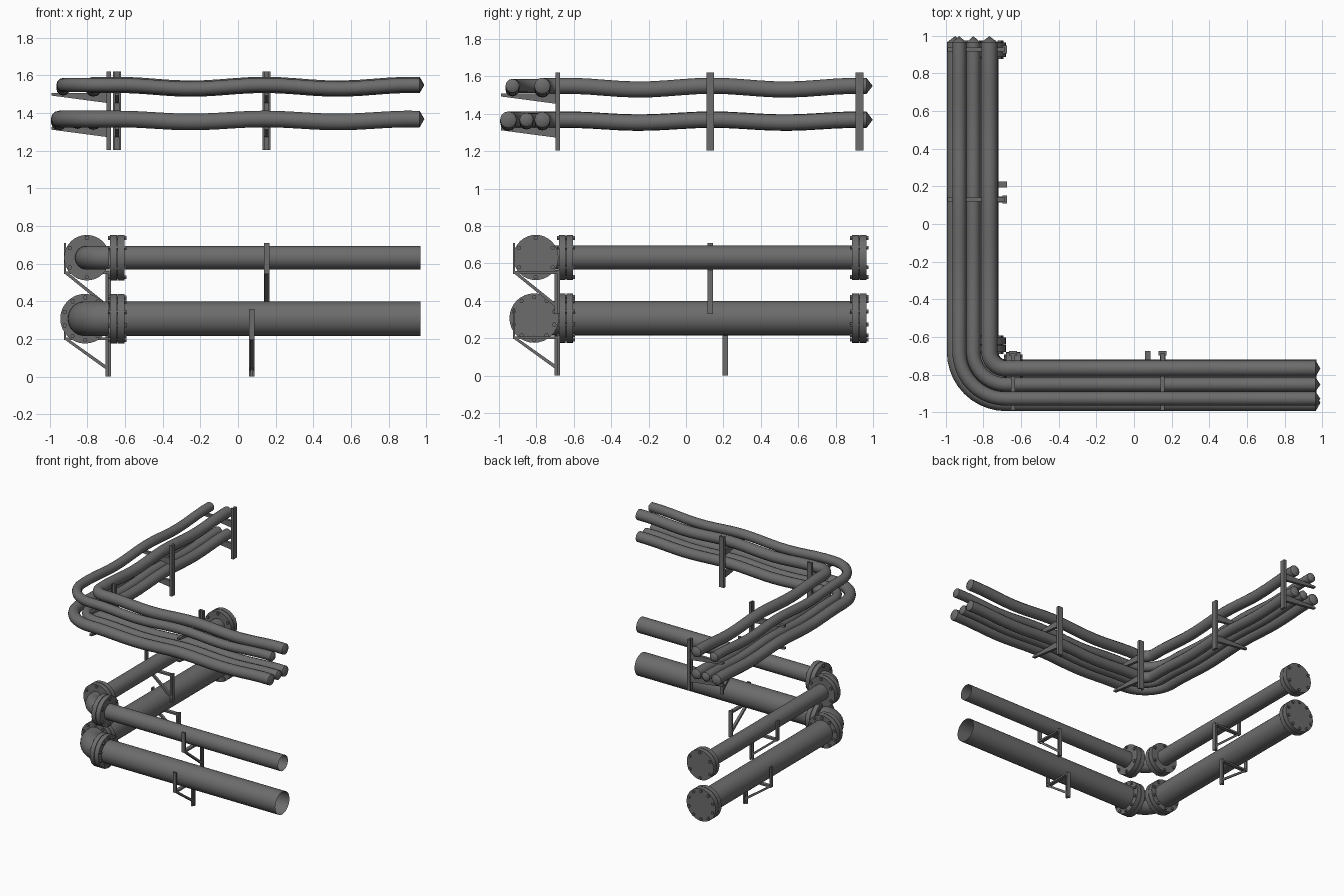
import bpy, bmesh
from math import sin, cos, pi, radians
from mathutils import Vector, Matrix

if "Cube" in bpy.data.objects:
    bpy.data.objects.remove(bpy.data.objects["Cube"], do_unlink=True)

steel = bpy.data.materials.new("dark grey steel")
steel.use_nodes = True
GREY = (0.15, 0.15, 0.15, 1)
steel.diffuse_color = GREY
steel.node_tree.nodes["Principled BSDF"].inputs["Base Color"].default_value = GREY

# Every run is built along x; the second run swaps x and y
SWAP = Matrix(((0, 1, 0, 0), (1, 0, 0, 0), (0, 0, 1, 0), (0, 0, 0, 1)))
CORNER = -0.68


def finish(name, bm, swap=False, smooth=False):
    if swap:
        bm.transform(SWAP)
    bmesh.ops.recalc_face_normals(bm, faces=bm.faces)
    mesh = bpy.data.meshes.new(name)
    bm.to_mesh(mesh)
    bm.free()
    mesh.materials.append(steel)
    obj = bpy.data.objects.new(name, mesh)
    bpy.context.collection.objects.link(obj)
    if smooth:
        bpy.ops.object.select_all(action="DESELECT")
        obj.select_set(True)
        bpy.context.view_layer.objects.active = obj
        bpy.ops.object.shade_smooth_by_angle(angle=radians(40))


def box(bm, x0, x1, y0, y1, z0, z1):
    m = Matrix.Translation(((x0 + x1) / 2, (y0 + y1) / 2, (z0 + z1) / 2))
    m = m @ Matrix.Diagonal((x1 - x0, y1 - y0, z1 - z0, 1))
    bmesh.ops.create_cube(bm, size=1, matrix=m)


def rod(bm, x0, x1, y, z, r, sides=32, caps=True):
    m = Matrix.Translation(((x0 + x1) / 2, y, z)) @ Matrix.Rotation(pi / 2, 4, "Y")
    bmesh.ops.create_cone(bm, cap_ends=caps, segments=sides, radius1=r, radius2=r,
                          depth=x1 - x0, matrix=m)


def prism(bm, outline, x, width):
    """Extrude an outline in the y-z plane along x."""
    face = bm.faces.new([bm.verts.new((x - width / 2, y, z)) for y, z in outline])
    ext = bmesh.ops.extrude_face_region(bm, geom=[face])
    bmesh.ops.translate(bm, vec=(width, 0, 0),
                        verts=[v for v in ext["geom"] if isinstance(v, bmesh.types.BMVert)])


def sweep(bm, path, radii, sides):
    """Round section carried along a nearly level path."""
    rings = []
    for i, p in enumerate(path):
        t = path[min(i + 1, len(path) - 1)] - path[max(i - 1, 0)]
        side = Vector((-t.y, t.x, 0)).normalized()
        rings.append([bm.verts.new(p + radii[i] * (side * cos(a) + Vector((0, 0, sin(a)))))
                      for a in (2 * pi * k / sides for k in range(sides))])
    for a, b in zip(rings, rings[1:]):
        for k in range(sides):
            j = (k + 1) % sides
            bm.faces.new((a[k], a[j], b[j], b[k]))


def bend(radius, steps):
    """Quarter turn around the shared corner centre, from the y run to the x run."""
    return [Vector((CORNER - radius * cos(a), CORNER - radius * sin(a), 0))
            for a in (pi / 2 * i / steps for i in range(steps + 1))]


def flange(name, x0, y, z, r, bolts, swap):
    """Pair of discs with a ring of bolts through both."""
    bm = bmesh.new()
    rod(bm, x0, x0 + 0.036, y, z, r)
    rod(bm, x0 + 0.036, x0 + 0.040, y, z, r * 0.8)
    rod(bm, x0 + 0.040, x0 + 0.076, y, z, r)
    for i in range(bolts):
        a = 2 * pi * i / bolts
        rod(bm, x0 - 0.011, x0 + 0.087, y + 0.86 * r * sin(a), z + 0.86 * r * cos(a), 0.012, 6)
    finish(name, bm, swap, True)


# Two levels of large pipe: line, height, radius, flange radius, bolts
PIPES = {"lower": (-0.812, 0.308, 0.092, 0.132, 10),
         "upper": (-0.803, 0.632, 0.063, 0.121, 6)}
for level, (line, z, r, fr, bolts) in PIPES.items():
    for run, swap in (("front", False), ("side", True)):
        bm = bmesh.new()
        rod(bm, CORNER, 0.93 if swap else 0.97, line, z, r, caps=False)
        finish(f"{level}_{run}_pipe", bm, swap, True)
        flange(f"{level}_{run}_corner_flange", CORNER, line, z, fr, bolts, swap)
    flange(f"{level}_end_flange", 0.888, line, z, fr, bolts, True)
    bm = bmesh.new()
    path = [p + Vector((0, 0, z)) for p in bend(CORNER - line, 10)]
    sweep(bm, path, [r] * len(path), 32)
    finish(f"{level}_elbow", bm, smooth=True)


# Thin triangular brackets holding the large pipes
def pipe_bracket(name, x, foot, shelf, top, swap):
    bm = bmesh.new()
    w = 0.03
    box(bm, x - w / 2, x + w / 2, -0.688, -0.675, foot, shelf + 0.02)
    box(bm, x - 0.006, x + 0.006, -0.703, -0.688, foot, shelf + 0.02)
    box(bm, x - w / 2, x + w / 2, -0.925, -0.688, shelf, shelf + 0.014)
    box(bm, x - w / 2, x + w / 2, -0.925, -0.913, shelf, top)
    drop = shelf - foot - 0.03
    prism(bm, [(-0.918, shelf), (-0.69, shelf - drop), (-0.69, shelf - drop + 0.022),
               (-0.893, shelf)], x, w * 0.7)
    finish(name, bm, swap)


for run, swap, x_low, x_up in (("front", False, 0.073, 0.152), ("side", True, 0.21, 0.13)):
    pipe_bracket(f"lower_{run}_bracket", x_low, 0.0, 0.195, 0.36, swap)
    pipe_bracket(f"upper_{run}_bracket", x_up, 0.33, 0.545, 0.71, swap)


# Sagging cables turning round the corner
def cable(name, line, z, r, wave):
    def height(t):
        return z + wave * cos(2 * pi * (t - 0.14) / 0.78)
    steps = 20
    xs = [CORNER + (0.965 - CORNER) * i / steps for i in range(1, steps + 1)]
    corner = bend(CORNER - line, 10)
    path = [Vector((line, t, height(t))) for t in reversed(xs)]
    path += [Vector((p.x, p.y, height(CORNER))) for p in corner]
    path += [Vector((t, line, height(t))) for t in xs]
    bm = bmesh.new()
    sweep(bm, path, [r] * len(path), 12)
    # Pointed ends
    open_edges = [e for e in bm.edges if e.is_boundary]
    for axis, tip in ((0, (0.99, line, height(0.97))), (1, (line, 0.998, height(0.97)))):
        point = bm.verts.new(tip)
        for e in open_edges:
            if e.verts[0].co[axis] > 0.9:
                bm.faces.new((e.verts[0], e.verts[1], point))
    finish(name, bm, smooth=True)


cable("lower_outer_cable", -0.95, 1.361, 0.044, 0.008)
cable("lower_middle_cable", -0.853, 1.361, 0.037, 0.008)
cable("lower_inner_cable", -0.768, 1.361, 0.042, 0.008)
cable("upper_outer_cable", -0.928, 1.54, 0.037, 0.010)
cable("upper_inner_cable", -0.768, 1.54, 0.043, 0.010)


# Posts with tapered arms under the cables
def cable_support(name, x, swap):
    bm = bmesh.new()
    box(bm, x - 0.021, x + 0.021, -0.688, -0.675, 1.205, 1.62)
    for s in (-1, 1):
        cx = x + s * 0.016
        box(bm, cx - 0.005, cx + 0.005, -0.698, -0.688, 1.205, 1.62)
    for top in (1.508, 1.327):
        prism(bm, [(-0.99, top), (-0.688, top), (-0.688, top - 0.055), (-0.99, top - 0.015)],
              x, 0.022)
    finish(name, bm, swap)


for i, x in enumerate((-0.642, 0.152)):
    cable_support(f"front_cable_support_{i + 1}", x, False)
for i, x in enumerate((0.13, 0.927)):
    cable_support(f"side_cable_support_{i + 1}", x, True)
